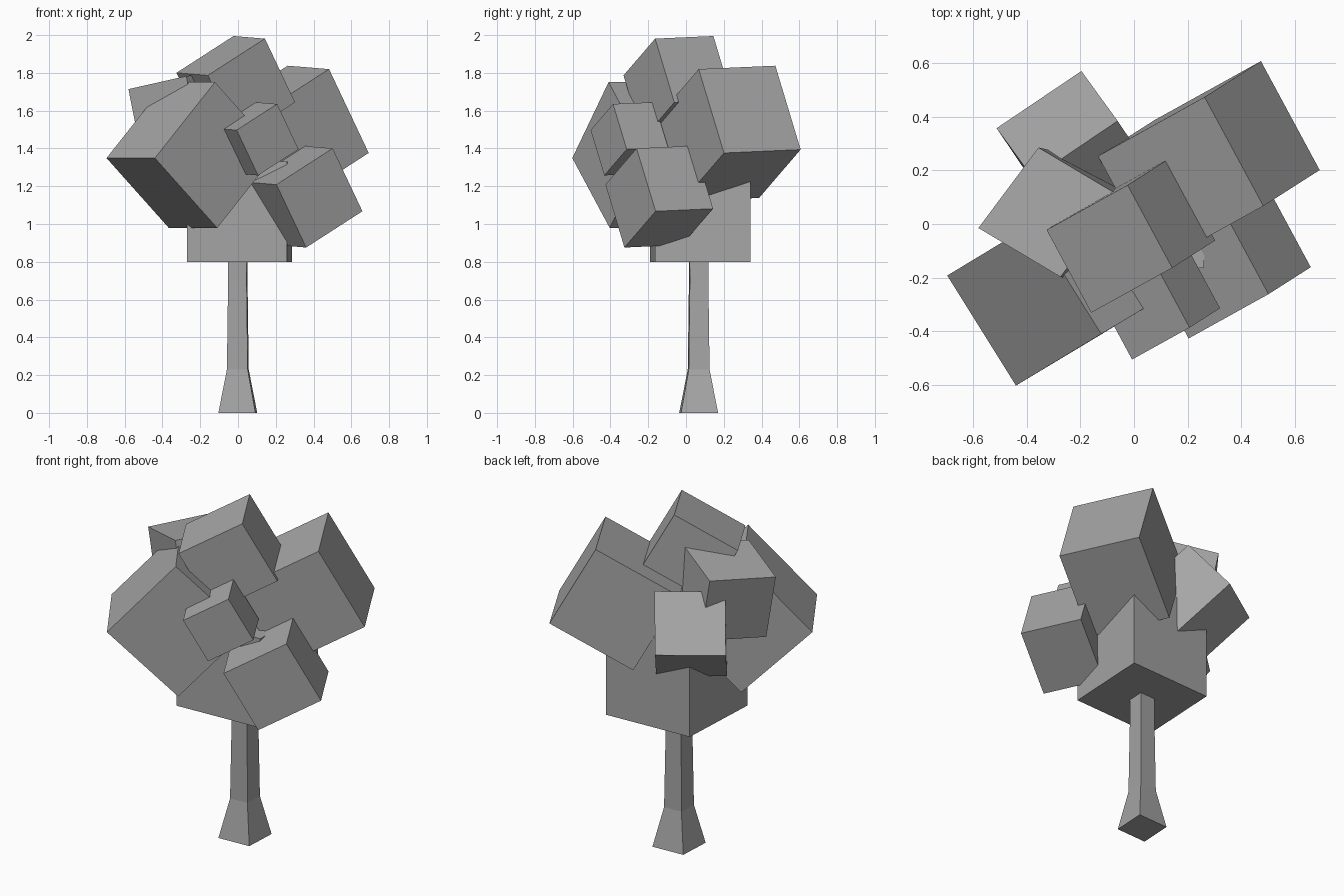
import bpy, bmesh
from mathutils import Vector as V

if "Cube" in bpy.data.objects:
    bpy.data.objects.remove(bpy.data.objects["Cube"], do_unlink=True)

grey = bpy.data.materials.new("mid_grey")
grey.use_nodes = True
grey.diffuse_color = (0.38, 0.38, 0.38, 1)
grey.node_tree.nodes["Principled BSDF"].inputs["Base Color"].default_value = grey.diffuse_color


def finish(name, bm):
    bmesh.ops.recalc_face_normals(bm, faces=bm.faces)
    mesh = bpy.data.meshes.new(name)
    bm.to_mesh(mesh)
    bm.free()
    mesh.materials.append(grey)
    bpy.context.collection.objects.link(bpy.data.objects.new(name, mesh))


def block(name, corner, a, b, c):
    """Box grown from one corner along three edge vectors."""
    bm = bmesh.new()
    bmesh.ops.create_cube(bm, size=1)
    for v in bm.verts:
        p = v.co + V((0.5, 0.5, 0.5))
        v.co = V(corner) + V(a) * p.x + V(b) * p.y + V(c) * p.z
    finish(name, bm)


# Trunk: square rings that flare at the foot
SIDE, BACK = V((1, 0.05, 0)), V((0.05, 1, 0))
bm = bmesh.new()
rings = []
for z, half in ((0, 0.098), (0.23, 0.055), (0.7, 0.049), (0.81, 0.05)):
    centre = V((-0.001, 0.067, z))
    rings.append([bm.verts.new(centre + (SIDE * i + BACK * j) * half)
                  for i, j in ((-1, -1), (1, -1), (1, 1), (-1, 1))])
for low, high in zip(rings, rings[1:]):
    for i in range(4):
        k = (i + 1) % 4
        bm.faces.new((low[i], low[k], high[k], high[i]))
bm.faces.new(rings[0])
bm.faces.new(rings[-1])
finish("trunk", bm)

# Upright foliage block on top of the trunk
block("foliage_base", (-0.27, -0.19, 0.8), SIDE * 0.53, BACK * 0.505, (0, 0, 0.53))

# Foliage blocks sharing one tilt: corner and scale
FRONT, LEFT, DOWN = V((0.219, -0.406, -0.018)), V((-0.397, -0.22, -0.256)), V((0.21, 0.134, -0.444))
for name, corner, s in (
    ("foliage_back", (0.263, 0.473, 1.838), 1.0),
    ("foliage_top", (-0.024, 0.145, 1.995), 0.76),
    ("foliage_side", (0.337, 0.043, 1.414), 0.75),
    ("foliage_small", (0.089, -0.167, 1.645), 0.54),
):
    block(name, corner, FRONT * s, LEFT * s, DOWN * s)

# Foliage blocks with their own tilts
block("foliage_front", (-0.44, -0.602, 1.349),
      (-0.256, 0.41, 0), (0.33, 0.198, -0.37), (0.318, 0.192, 0.402))
block("foliage_rear_upper", (-0.58, -0.015, 1.714),
      (0.224, 0.3, 0.03), (0.306, -0.182, 0.069), (0.075, -0.017, -0.382))
block("foliage_rear_lower", (-0.196, 0.57, 1.37),
      (-0.316, -0.213, 0), (0.135, -0.186, 0.273), (0.18, -0.267, -0.272))
